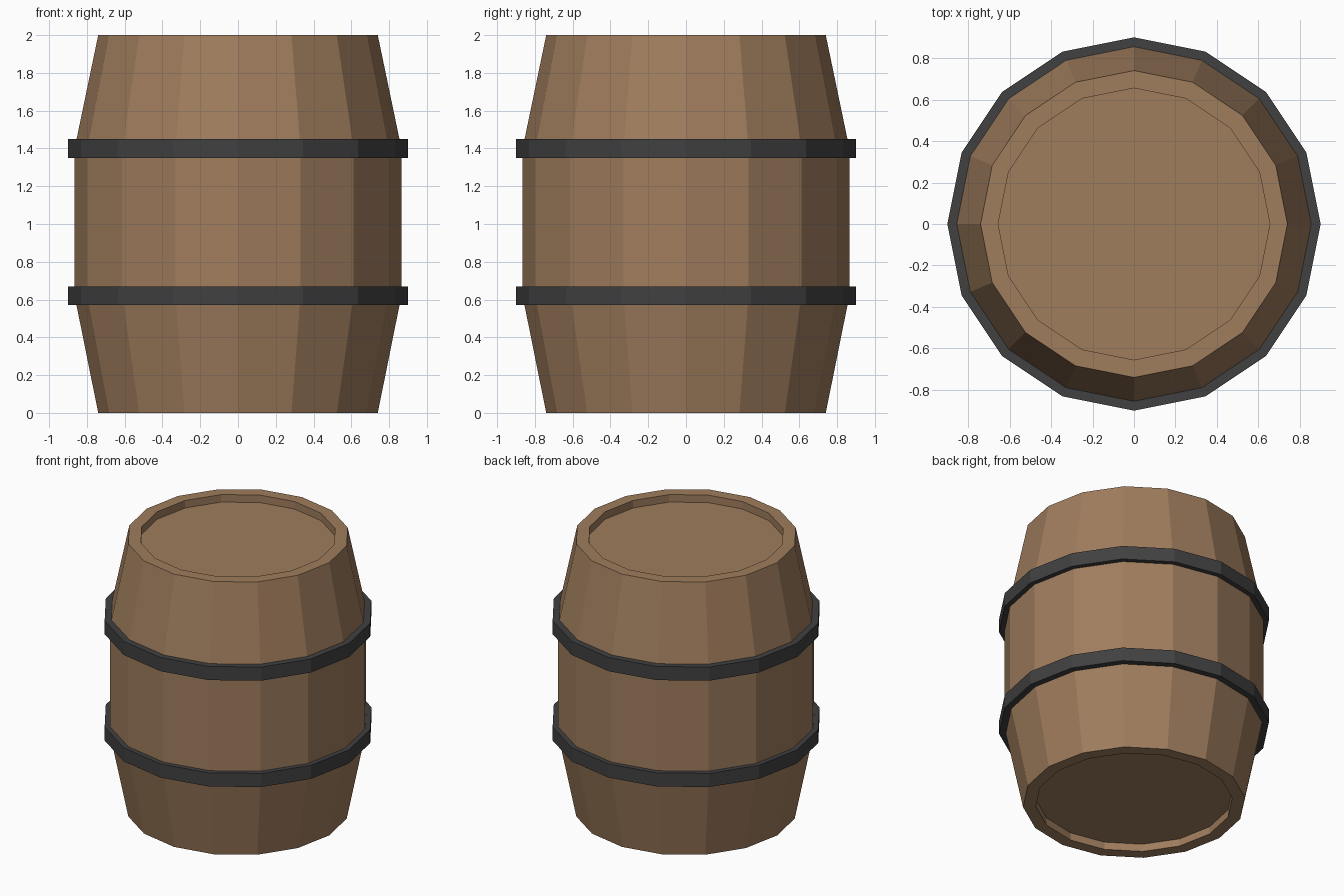
import bpy, bmesh, math

if "Cube" in bpy.data.objects:
    bpy.data.objects.remove(bpy.data.objects["Cube"])

SIDES = 16


def material(name, rgb):
    m = bpy.data.materials.new(name)
    m.diffuse_color = (*rgb, 1)
    m.use_nodes = True
    m.node_tree.nodes["Principled BSDF"].inputs["Base Color"].default_value = m.diffuse_color
    return m


def lathe(name, profile, mat, closed=False):
    """Spin (radius, z) points round z; open profiles get end caps."""
    bm = bmesh.new()
    rings = []
    for r, z in profile:
        rings.append([bm.verts.new((r * math.cos(a), r * math.sin(a), z))
                      for a in (2 * math.pi * i / SIDES for i in range(SIDES))])
    pairs = list(zip(rings, rings[1:]))
    if closed:
        pairs.append((rings[-1], rings[0]))
    else:
        bm.faces.new(rings[0])
        bm.faces.new(rings[-1])
    for lo, hi in pairs:
        for i in range(SIDES):
            j = (i + 1) % SIDES
            bm.faces.new((lo[i], lo[j], hi[j], hi[i]))
    bmesh.ops.recalc_face_normals(bm, faces=bm.faces)
    mesh = bpy.data.meshes.new(name)
    bm.to_mesh(mesh)
    bm.free()
    mesh.materials.append(mat)
    ob = bpy.data.objects.new(name, mesh)
    bpy.context.collection.objects.link(ob)
    return ob


wood = material("brown wood", (0.35, 0.205, 0.11))
iron = material("dark iron", (0.052, 0.052, 0.052))

# Barrel body with a recessed head at both ends
lathe("barrel_body", [(0.655, 0.055), (0.655, 0), (0.74, 0), (0.865, 0.62),
                      (0.865, 1.40), (0.74, 2), (0.655, 2), (0.655, 1.945)], wood)

# Iron hoops
for name, z in (("lower_hoop", 0.62), ("upper_hoop", 1.40)):
    lathe(name, [(0.84, z - 0.05), (0.9, z - 0.05),
                 (0.9, z + 0.05), (0.84, z + 0.05)], iron, closed=True)
